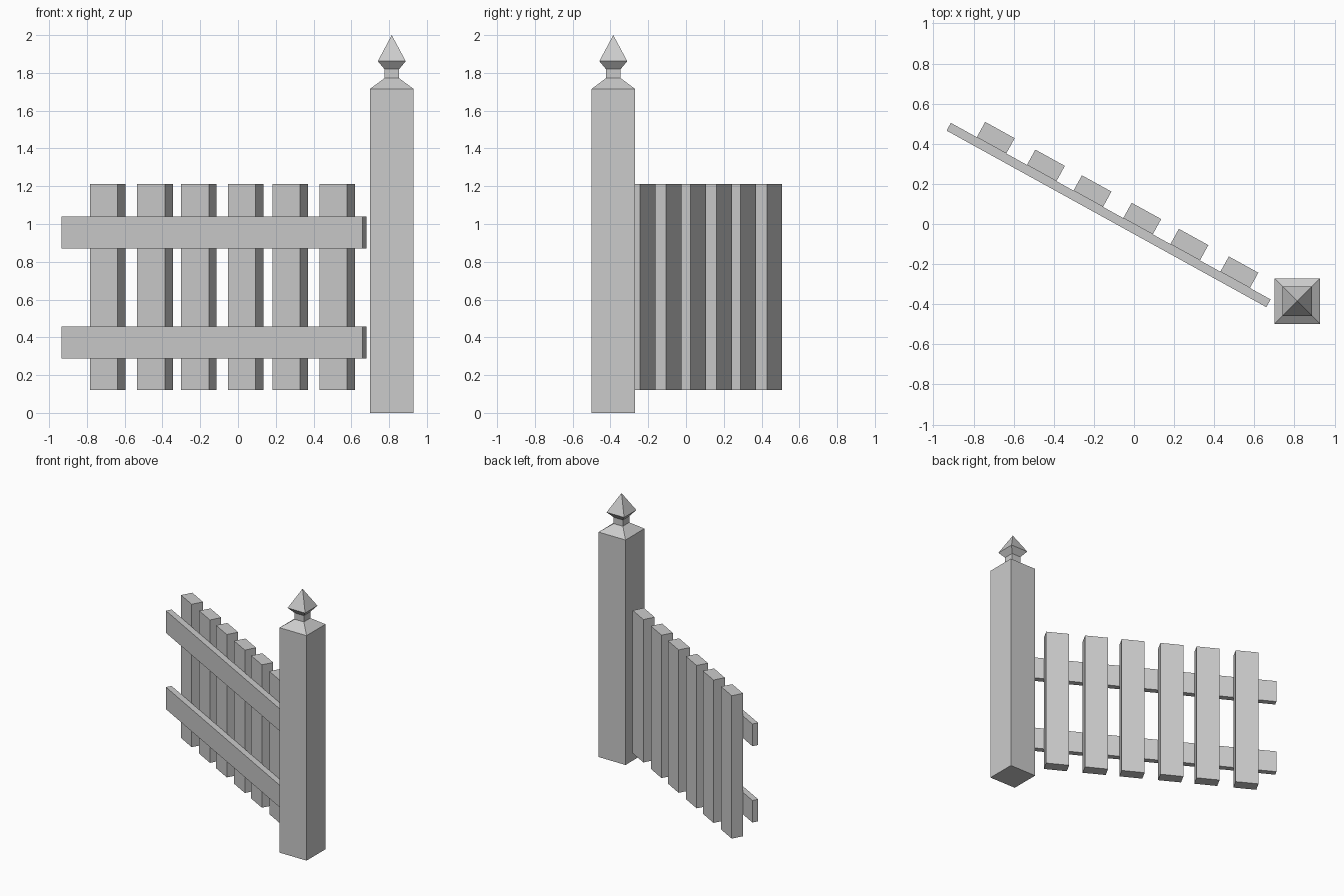
import bpy, bmesh
from math import radians
from mathutils import Matrix, Vector

cube = bpy.data.objects.get("Cube")
if cube:
    bpy.data.objects.remove(cube, do_unlink=True)

GREY = (0.6, 0.6, 0.6, 1.0)
mat = bpy.data.materials.new("light grey")
mat.use_nodes = True
mat.diffuse_color = GREY
mat.node_tree.nodes["Principled BSDF"].inputs["Base Color"].default_value = GREY


def make_object(name, bm, matrix):
    bmesh.ops.recalc_face_normals(bm, faces=bm.faces)
    mesh = bpy.data.meshes.new(name)
    bm.to_mesh(mesh)
    bm.free()
    mesh.materials.append(mat)
    obj = bpy.data.objects.new(name, mesh)
    obj.matrix_world = matrix
    bpy.context.collection.objects.link(obj)
    return obj


# The fence panel runs along a turned axis: local x along it, local y out the back
panel = Matrix.Rotation(radians(-28.9), 4, 'Z')


def board(name, along, across, low, high):
    size = Vector((along[1] - along[0], across[1] - across[0], high - low))
    centre = Vector((sum(along), sum(across), low + high)) / 2
    bm = bmesh.new()
    bmesh.ops.create_cube(bm, size=1)
    bmesh.ops.scale(bm, vec=size, verts=bm.verts)
    make_object(name, bm, panel @ Matrix.Translation(centre))


# Two horizontal rails
for name, low, high in (("lower_rail", 0.289, 0.457), ("upper_rail", 0.871, 1.04)):
    board(name, (-1.043, 0.778), (-0.044, 0), low, high)

# Six upright pickets on the back of the rails
for i, x in enumerate((-0.69, -0.44, -0.208, 0.04, 0.275, 0.524)):
    mid = (x - 0.02) / 0.875
    board(f"picket_{i + 1}", (mid - 0.084, mid + 0.084), (0, 0.087), 0.122, 1.212)

# Square post with sloped cap, neck and pointed finial: (half width, height) rings
profile = ((0.114, 0), (0.114, 1.716), (0.039, 1.772), (0.039, 1.82), (0.074, 1.862))
bm = bmesh.new()
rings = [[bm.verts.new((sx * r, sy * r, z))
          for sx, sy in ((-1, -1), (1, -1), (1, 1), (-1, 1))] for r, z in profile]
tip = bm.verts.new((0, 0, 2))
bm.faces.new(rings[0])
for i in range(4):
    j = (i + 1) % 4
    for a, b in zip(rings, rings[1:]):
        bm.faces.new((a[i], a[j], b[j], b[i]))
    bm.faces.new((rings[-1][i], rings[-1][j], tip))
make_object("post", bm, Matrix.Translation((0.814, -0.385, 0)))
